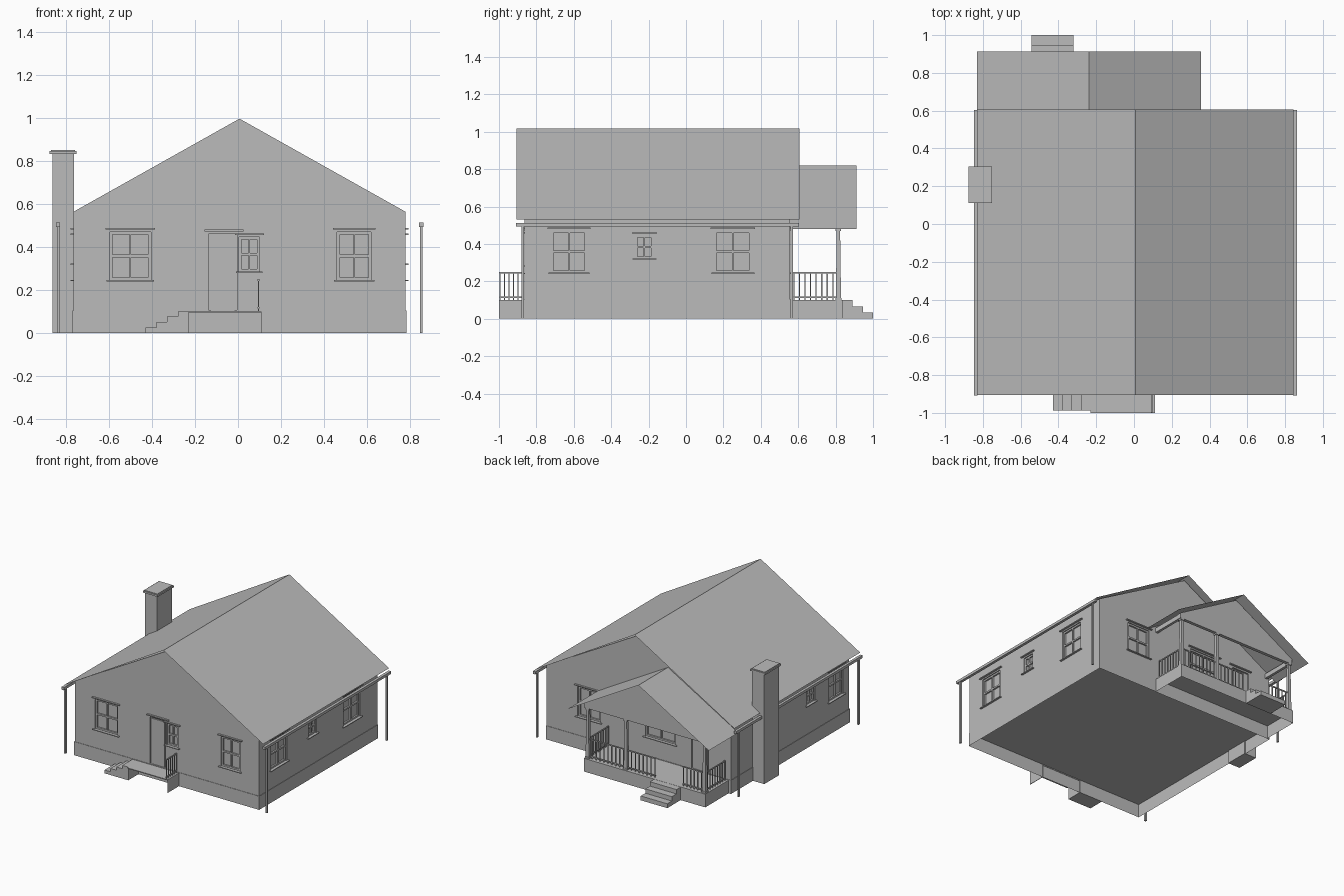
import bpy, bmesh
from mathutils import Vector

cube = bpy.data.objects.get("Cube")
if cube:
    bpy.data.objects.remove(cube, do_unlink=True)

grey = bpy.data.materials.new("plain grey")
grey.use_nodes = True
TONE = (0.5, 0.5, 0.5, 1)
grey.diffuse_color = TONE
grey.node_tree.nodes["Principled BSDF"].inputs["Base Color"].default_value = TONE


def finish(name, bm):
    bmesh.ops.recalc_face_normals(bm, faces=bm.faces)
    mesh = bpy.data.meshes.new(name)
    bm.to_mesh(mesh)
    bm.free()
    mesh.materials.append(grey)
    obj = bpy.data.objects.new(name, mesh)
    bpy.context.collection.objects.link(obj)
    return obj


def boxes(name, spans, open_bottom=False):
    """One object from (x0, x1, y0, y1, z0, z1) boxes."""
    bm = bmesh.new()
    for x0, x1, y0, y1, z0, z1 in spans:
        verts = bmesh.ops.create_cube(bm, size=1)["verts"]
        for v in verts:
            v.co = Vector((x1 if v.co.x > 0 else x0,
                           y1 if v.co.y > 0 else y0,
                           z1 if v.co.z > 0 else z0))
        if open_bottom:
            low = [f for f in bm.faces if all(abs(v.co.z - z0) < 1e-6 for v in f.verts)]
            bmesh.ops.delete(bm, geom=low, context="FACES")
    return finish(name, bm)


def prism(name, profile, y0, y1):
    """Closed xz profile carried along y."""
    bm = bmesh.new()
    face = bm.faces.new([bm.verts.new((x, y0, z)) for x, z in profile])
    out = bmesh.ops.extrude_face_region(bm, geom=[face])["geom"]
    moved = [v for v in out if isinstance(v, bmesh.types.BMVert)]
    bmesh.ops.translate(bm, verts=moved, vec=(0, y1 - y0, 0))
    return finish(name, bm)


def sheet_roof(name, profile, y0, y1):
    """Thin sheet following an open xz profile along y."""
    bm = bmesh.new()
    rows = [[bm.verts.new((x, y, z)) for y in (y0, y1)] for x, z in profile]
    for a, b in zip(rows, rows[1:]):
        bm.faces.new((a[0], b[0], b[1], a[1]))
    return finish(name, bm)


# Main extents
LEFT, RIGHT, FRONT, BACK = -0.767, 0.781, -0.863, 0.557
MID, FLOOR = 0.007, 0.1

# House body with gables, and hollow foundation
house = prism("house_walls", [(LEFT, FLOOR), (RIGHT, FLOOR), (RIGHT, 0.563),
                              (MID, 0.997), (LEFT, 0.563)], FRONT, BACK)
E = 0.003
foundation = boxes("foundation", [(LEFT - E, RIGHT + E, FRONT - E, BACK + E, 0, FLOOR + E)],
                   open_bottom=True)
sheet_roof("main_roof", [(-0.83, 0.53), (MID, 1.018), (0.845, 0.53)], -0.905, 0.606)


def on_wall(wall, u0, u1, z0, z1, d0, d1):
    """Box on a wall: u runs along it, d outward from it."""
    if wall == "front":
        return (u0, u1, FRONT - d1, FRONT - d0, z0, z1)
    if wall == "back":
        return (u0, u1, BACK + d0, BACK + d1, z0, z1)
    if wall == "right":
        return (RIGHT + d0, RIGHT + d1, u0, u1, z0, z1)
    return (LEFT - d1, LEFT - d0, u0, u1, z0, z1)


# Windows and doors
openings = []


def window(name, wall, u0, u1, z0, z1):
    openings.append(on_wall(wall, u0, u1, z0, z1, -0.02, 0.02))
    um, zm, t = (u0 + u1) / 2, (z0 + z1) / 2, 0.012
    bars = [(u0, u0 + t, z0, z1), (u1 - t, u1, z0, z1), (u0, u1, z0, z0 + t),
            (u0, u1, z1 - t, z1), (u0, u1, zm - t / 2, zm + t / 2),
            (um - t / 3, um + t / 3, z0, z1)]
    parts = [on_wall(wall, *b, -0.02, -0.008) for b in bars]
    parts.append(on_wall(wall, u0 - 0.015, u1 + 0.015, z0 - 0.006, z0, -0.02, 0.014))
    parts.append(on_wall(wall, u0 - 0.02, u1 + 0.02, z1 + 0.01, z1 + 0.017, 0, 0.014))
    boxes(name, parts)


def door(name, wall, u0, u1):
    openings.append(on_wall(wall, u0, u1, FLOOR + 0.005, 0.46, -0.012, 0.02))
    boxes(name, [on_wall(wall, u0 + 0.012, u1 - 0.012, FLOOR + 0.005, 0.45, -0.012, -0.006),
                 on_wall(wall, u0 - 0.02, u1 + 0.03, 0.472, 0.48, 0, 0.014)])


for wall, u0, u1, z0, z1 in [
        ("front", -0.597, -0.406, 0.245, 0.47), ("front", 0.462, 0.62, 0.245, 0.47),
        ("front", 0.005, 0.1, 0.285, 0.446),
        ("right", -0.72, -0.53, 0.246, 0.47), ("right", -0.27, -0.174, 0.322, 0.445),
        ("right", 0.152, 0.35, 0.246, 0.47),
        ("left", -0.79, -0.62, 0.246, 0.47), ("left", -0.45, -0.354, 0.322, 0.445),
        ("back", 0.33, 0.52, 0.246, 0.47), ("back", -0.3, -0.05, 0.246, 0.47)]:
    window(wall + "_window", wall, u0, u1, z0, z1)
door("front_door", "front", -0.137, -0.005)
door("back_door", "back", -0.58, -0.435)

# Recess the openings into the walls
cutter = boxes("opening_cutter", openings)
cutter.hide_render = True
cut = house.modifiers.new("openings", "BOOLEAN")
cut.object, cut.operation, cut.solver = cutter, "DIFFERENCE", "EXACT"
bpy.context.view_layer.objects.active = house
bpy.ops.object.modifier_apply(modifier=cut.name)
bpy.data.objects.remove(cutter, do_unlink=True)

# Gutters and downspouts
for side, x0, x1 in (("left", -0.848, -0.828), ("right", 0.843, 0.864)):
    boxes(side + "_gutter", [(x0, x1, -0.908, 0.604, 0.493, 0.513)])
    xm = (x0 + x1) / 2
    boxes(side + "_downspouts", [(xm - 0.006, xm + 0.006, y - 0.007, y + 0.007, 0, 0.495)
                                 for y in (-0.873, 0.566)])

# Chimney
boxes("chimney", [(-0.865, -0.763, 0.118, 0.297, 0, 0.838)])
boxes("chimney_cap", [(-0.877, -0.752, 0.11, 0.304, 0.833, 0.846),
                      (-0.87, -0.759, 0.117, 0.297, 0.846, 0.851)])


def railing(name, start, end, count):
    """Top and bottom rails with balusters between two xy points."""
    a, b = Vector(start), Vector(end)
    lo = [min(a[i], b[i]) - 0.004 for i in (0, 1)]
    hi = [max(a[i], b[i]) + 0.004 for i in (0, 1)]
    parts = [(lo[0], hi[0], lo[1], hi[1], z, z + 0.008) for z in (FLOOR + 0.012, 0.242)]
    for i in range(count):
        p = a.lerp(b, i / (count - 1))
        parts.append((p.x - 0.003, p.x + 0.003, p.y - 0.003, p.y + 0.003, FLOOR, 0.245))
    boxes(name, parts)


# Front landing, end wall and side steps
boxes("front_landing", [(-0.23, 0.11, -1, FRONT, FLOOR - 0.006, FLOOR)])
boxes("landing_end_wall", [(0.106, 0.11, -1, FRONT, 0, FLOOR)])
boxes("front_steps", [(-0.43 + i * 0.05, -0.23, -0.988, FRONT, i * 0.025, (i + 1) * 0.025)
                      for i in range(4)])
railing("landing_railing", (0.095, -0.995), (0.095, -0.875), 6)

# Back porch base, steps and railings
PX0, PX1, PY = -0.75, 0.27, 0.84
boxes("porch_base", [(PX0, PX1, BACK, PY, 0, FLOOR)], open_bottom=True)
boxes("porch_steps", [(-0.543, -0.32, PY, 0.89 + i * 0.055, 0.033 * (2 - i), 0.033 * (3 - i))
                      for i in range(3)])
RY = 0.815
railing("porch_rail_long", (0.25, RY), (-0.31, RY), 18)
railing("porch_rail_short", (-0.55, RY), (-0.73, RY), 7)
railing("porch_rail_right", (0.25, BACK + 0.02), (0.25, RY), 9)
railing("porch_rail_left", (-0.73, BACK + 0.02), (-0.73, RY), 9)

# Tapered porch posts with plinth and cap
for x in (0.25, -0.07, -0.73):
    bm = bmesh.new()
    for v in bmesh.ops.create_cube(bm, size=1)["verts"]:
        half = 0.009 if v.co.z > 0 else 0.014
        v.co = Vector((x + v.co.x * 2 * half, RY + v.co.y * 2 * half,
                       0.47 if v.co.z > 0 else FLOOR))
    finish("porch_post", bm)
    boxes("post_trim", [(x - r, x + r, RY - r, RY + r, z, z + 0.012)
                        for r, z in ((0.017, FLOOR), (0.015, 0.468))])

# Porch roof, gable and side beams
RIDGE = -0.238
sheet_roof("porch_roof", [(-0.83, 0.48), (RIDGE, 0.818), (0.354, 0.48)], BACK, 0.912)
prism("porch_gable", [(PX0, 0.48), (PX1, 0.48), (PX1, 0.518), (RIDGE, 0.808), (PX0, 0.518)],
      0.805, 0.83)
boxes("porch_beams", [(x, x + 0.02, BACK, 0.81, 0.48, 0.515) for x in (PX0, PX1 - 0.02)])
